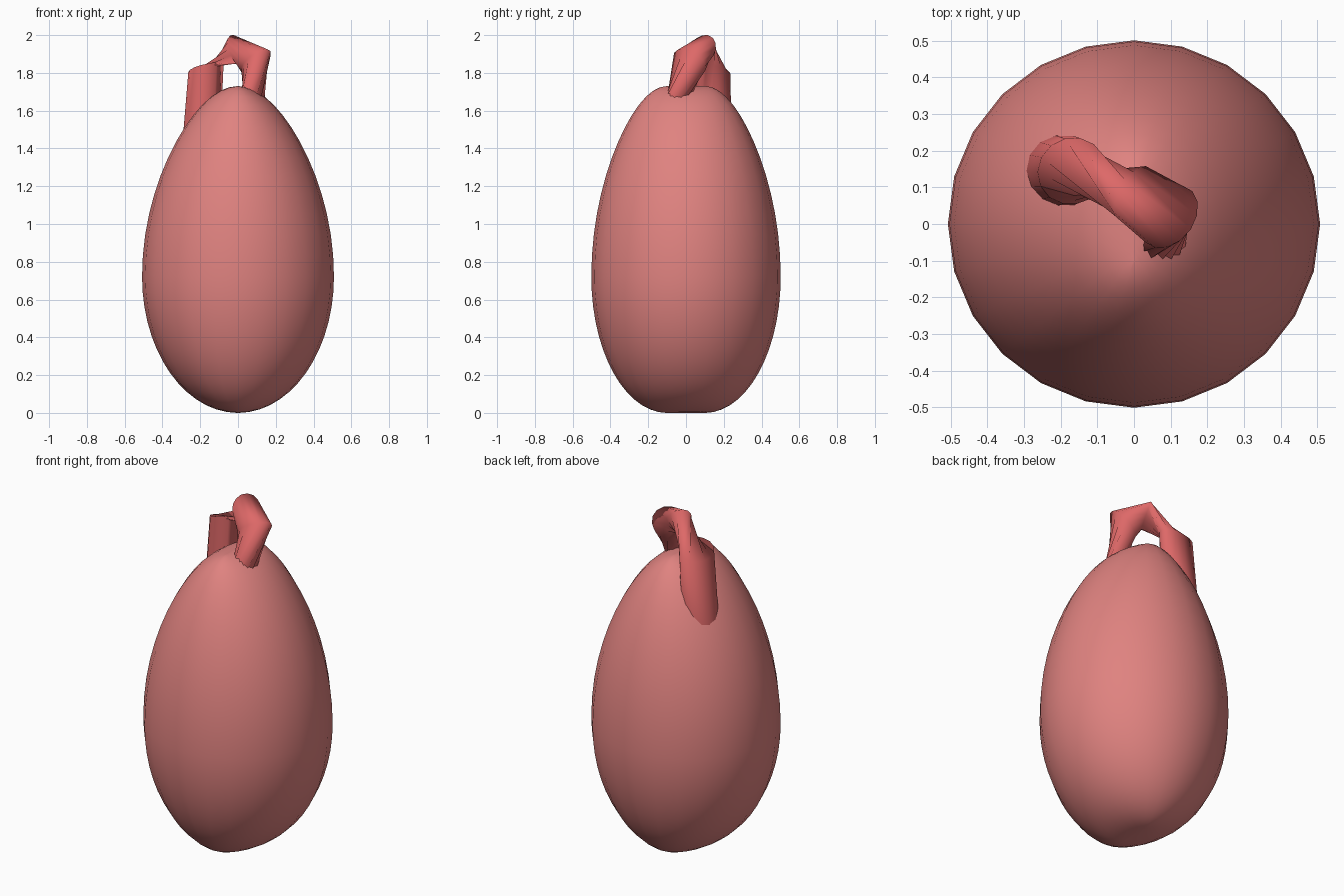
import bpy, bmesh
from math import sin, cos, pi, radians, sqrt
from mathutils import Vector

cube = bpy.data.objects.get("Cube")
if cube:
    bpy.data.objects.remove(cube)


def material(name, rgb):
    mat = bpy.data.materials.new(name)
    mat.use_nodes = True
    mat.diffuse_color = (*rgb, 1)
    mat.node_tree.nodes["Principled BSDF"].inputs["Base Color"].default_value = (*rgb, 1)
    return mat


def loft(name, rings, mat, angle):
    """Skin a list of closed rings and cap both ends."""
    bm = bmesh.new()
    loops = [[bm.verts.new(p) for p in ring] for ring in rings]
    n = len(loops[0])
    for a, b in zip(loops, loops[1:]):
        for i in range(n):
            j = (i + 1) % n
            bm.faces.new((a[i], a[j], b[j], b[i]))
    bm.faces.new(loops[0][::-1])
    bm.faces.new(loops[-1])
    bmesh.ops.recalc_face_normals(bm, faces=bm.faces)
    mesh = bpy.data.meshes.new(name)
    bm.to_mesh(mesh)
    bm.free()
    obj = bpy.data.objects.new(name, mesh)
    bpy.context.collection.objects.link(obj)
    mesh.materials.append(mat)
    bpy.ops.object.select_all(action="DESELECT")
    obj.select_set(True)
    bpy.context.view_layer.objects.active = obj
    bpy.ops.object.shade_smooth_by_angle(angle=radians(angle))


pale_coral = material("pale coral", (0.74, 0.225, 0.215))
deep_coral = material("deep coral", (0.73, 0.14, 0.138))

# Egg body: narrower toward the top, closing to a short ridge along y
SEGMENTS, STEPS = 24, 28
WIDEST, HEIGHT = 0.72, 1.73


def body_ring(step):
    t = -cos(pi * step / STEPS)
    z = WIDEST + t * (WIDEST if t < 0 else HEIGHT - WIDEST)
    rx = 0.508 * sqrt(max(0, 1 - t * t)) * (1 - 0.17 * max(t, 0) ** 2)
    rx = max(rx, 0.004)
    ry = 0.1 + 0.79 * rx
    return [(rx * cos(2 * pi * i / SEGMENTS), ry * sin(2 * pi * i / SEGMENTS), z)
            for i in range(SEGMENTS)]


loft("egg_body", [body_ring(s) for s in range(STEPS + 1)], pale_coral, 60)


# Stem: a bent tube with a pinched twist between its two legs
def stem_ring(centre, normal, radius, twist=0, sides=14):
    turn = Vector((0, 0, 1)).rotation_difference(Vector(normal))
    angles = [2 * pi * i / sides + radians(twist) for i in range(sides)]
    return [Vector(centre) + turn @ Vector((radius * cos(a), radius * sin(a), 0))
            for a in angles]


rear_foot = stem_ring((-0.195, 0.145, 1.42), (0, 0, 1), 0.1)
rear_top = stem_ring((-0.17, 0.145, 1.82), (-0.2, 0.3, 1), 0.095)
bridge_end = stem_ring((-0.01, 0.09, 1.925), (0.8, -0.5, 0.3), 0.08, 110)
elbow = stem_ring((0.095, 0.02, 1.86), (0.45, -0.35, -0.6), 0.095, 110)
front_foot = stem_ring((0.075, -0.055, 1.62), (0.05, -0.2, -1), 0.072, 110)

loft("stem", [rear_foot, rear_top, bridge_end, elbow, front_foot], deep_coral, 75)
